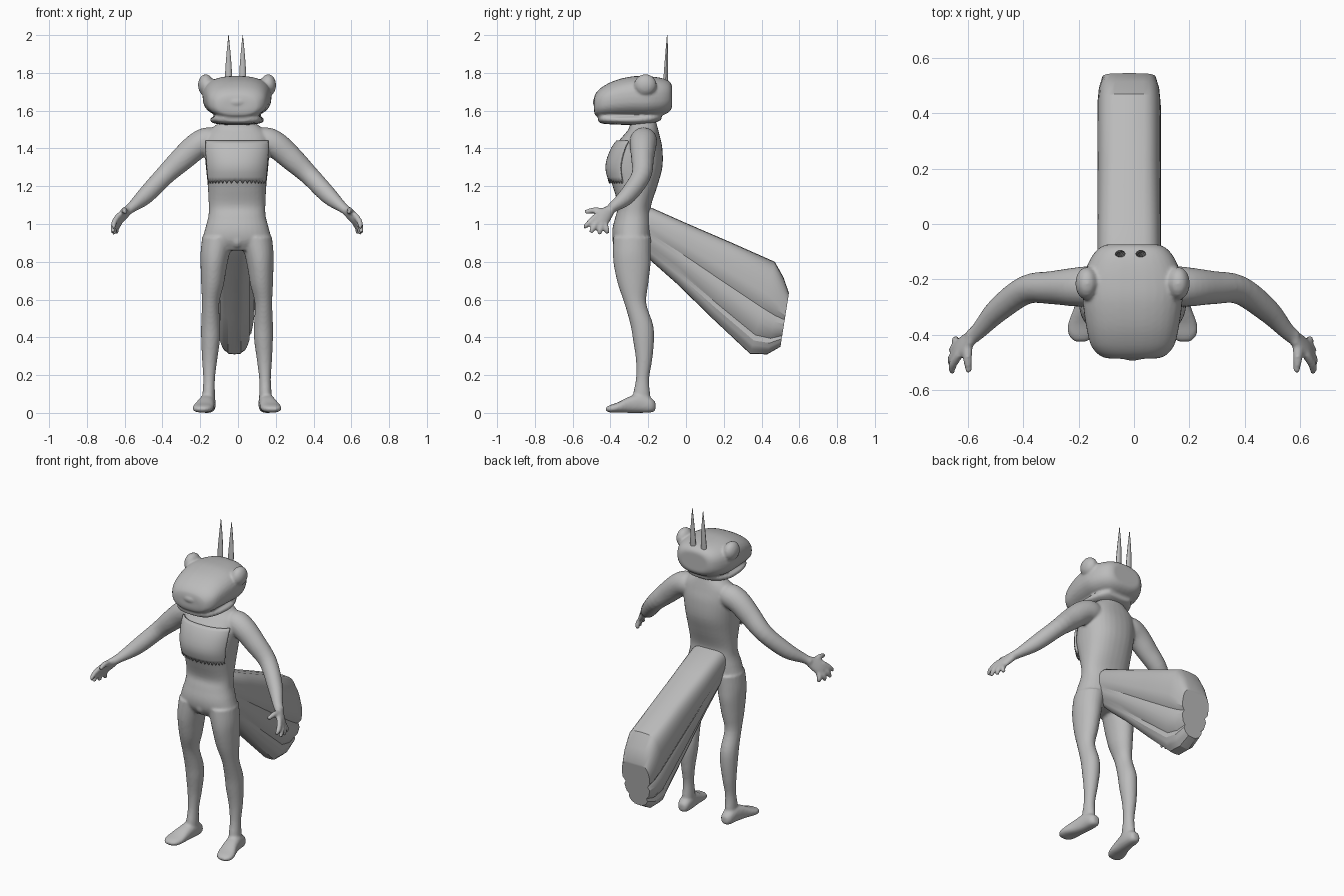
import bpy, bmesh
from math import sin, cos, pi, radians
from mathutils import Vector, Matrix

if "Cube" in bpy.data.objects:
    bpy.data.objects.remove(bpy.data.objects["Cube"])

grey = bpy.data.materials.new("plain_grey")
grey.use_nodes = True
grey.diffuse_color = (0.5, 0.5, 0.5, 1)
grey.node_tree.nodes["Principled BSDF"].inputs["Base Color"].default_value = (0.5, 0.5, 0.5, 1)

X, Y, Z = Vector((1, 0, 0)), Vector((0, 1, 0)), Vector((0, 0, 1))
CENTRE = -0.005


def refine(rings, steps=4):
    """Catmull-Rom interpolation between cross-sections (x, y, z, a, b)."""
    out = []
    for i in range(len(rings) - 1):
        p0, p1, p2, p3 = (Vector(rings[min(max(i + k, 0), len(rings) - 1)]) for k in (-1, 0, 1, 2))
        for s in range(steps):
            t = s / steps
            out.append(0.5 * (2 * p1 + (p2 - p0) * t + (2 * p0 - 5 * p1 + 4 * p2 - p3) * t * t
                              + (3 * p1 - p0 - 3 * p2 + p3) * t ** 3))
    return out + [Vector(rings[-1])]


def ring_point(ring, ang, side, other, power=2.0):
    c, s = cos(ang), sin(ang)
    c = abs(c) ** (2 / power) * (1 if c > 0 else -1)
    s = abs(s) ** (2 / power) * (1 if s > 0 else -1)
    return Vector(ring[:3]) + side * (ring[3] * c) + other * (ring[4] * s)


def skin(bm, loops):
    """Join vertex loops into a closed tube."""
    rows = [[bm.verts.new(p) for p in loop] for loop in loops]
    n = len(rows[0])
    for a, b in zip(rows, rows[1:]):
        for i in range(n):
            bm.faces.new((a[i], a[(i + 1) % n], b[(i + 1) % n], b[i]))
    bm.faces.new(rows[0][::-1])
    bm.faces.new(rows[-1])


def loft(bm, rings, ref, axis=None, power=2.0, n=24, mirror=False):
    rings = refine(rings)
    loops = []
    for i, r in enumerate(rings):
        t = axis or (Vector(rings[min(i + 1, len(rings) - 1)][:3]) - Vector(rings[max(i - 1, 0)][:3])).normalized()
        side = ref.cross(t).normalized()
        loops.append([ring_point(r, 2 * pi * k / n, side, t.cross(side), power) for k in range(n)])
    skin(bm, loops)
    if mirror:
        skin(bm, [[Vector((-p.x, p.y, p.z)) for p in reversed(loop)] for loop in loops])


def ball(bm, centre, size, mirror=False):
    for s in (1, -1) if mirror else (1,):
        m = Matrix.Translation((centre[0] * s, centre[1], centre[2])) @ Matrix.Diagonal((*size, 1))
        bmesh.ops.create_uvsphere(bm, u_segments=20, v_segments=12, radius=1, matrix=m)


def finish(bm, name, voxel=0, smooth=3, angle=40, x=CENTRE):
    bmesh.ops.recalc_face_normals(bm, faces=bm.faces)
    me = bpy.data.meshes.new(name)
    bm.to_mesh(me)
    bm.free()
    ob = bpy.data.objects.new(name, me)
    ob.location.x = x
    bpy.context.collection.objects.link(ob)
    me.materials.append(grey)
    bpy.ops.object.select_all(action='DESELECT')
    ob.select_set(True)
    bpy.context.view_layer.objects.active = ob
    if voxel:
        mod = ob.modifiers.new("merge", 'REMESH')
        mod.mode, mod.voxel_size, mod.use_smooth_shade = 'VOXEL', voxel, True
        mod = ob.modifiers.new("soften", 'SMOOTH')
        mod.factor, mod.iterations = 0.5, smooth
    else:
        bpy.ops.object.shade_smooth_by_angle(angle=radians(angle))
    return ob


# Body: torso, legs, feet, arms and hands merged into one skin
bm = bmesh.new()
torso = [(0, -.285, .86, .13, .07), (0, -.285, .91, .18, .1), (0, -.285, .97, .17, .105),
         (0, -.278, 1.04, .152, .095), (0, -.272, 1.1, .15, .088), (0, -.27, 1.2, .155, .118),
         (0, -.27, 1.3, .165, .145), (0, -.255, 1.4, .172, .13), (0, -.235, 1.47, .165, .095),
         (0, -.225, 1.51, .13, .075), (0, -.23, 1.55, .085, .07), (0, -.24, 1.62, .08, .07)]
loft(bm, torso, Y, Z, 2.3, 32)
legs = [(.1, -.285, .93, .085, .1), (.115, -.287, .85, .078, .1), (.123, -.285, .78, .07, .097),
        (.13, -.28, .68, .06, .08), (.14, -.268, .58, .046, .058), (.14, -.235, .47, .05, .06),
        (.14, -.225, .39, .05, .056), (.145, -.222, .28, .04, .043), (.148, -.23, .18, .031, .035),
        (.15, -.235, .1, .033, .045), (.15, -.235, .03, .034, .05)]
loft(bm, legs, Y, Z, mirror=True)
feet = [(.15, -.162, .035, .02, .022), (.152, -.185, .04, .036, .038), (.155, -.24, .05, .042, .05),
        (.165, -.3, .043, .046, .043), (.178, -.36, .029, .055, .027), (.184, -.4, .022, .048, .02),
        (.186, -.424, .02, .025, .01)]
loft(bm, feet, Z, -Y, 2.4, mirror=True)
arms = [(.09, -.225, 1.43, .06, .06), (.15, -.225, 1.44, .072, .072), (.21, -.228, 1.415, .07, .07),
        (.29, -.23, 1.345, .06, .064), (.385, -.238, 1.255, .052, .052), (.485, -.31, 1.15, .044, .046),
        (.555, -.385, 1.09, .03, .028), (.585, -.41, 1.068, .028, .024)]
loft(bm, arms, Z, mirror=True)
palm = [(.57, -.395, 1.08, .024, .022), (.595, -.422, 1.055, .038, .022),
        (.62, -.445, 1.03, .044, .02), (.637, -.462, 1.01, .04, .017)]
loft(bm, palm, X, mirror=True)
tips = [(.652, -.54, .98), (.658, -.505, .955), (.65, -.46, .945), (.635, -.415, .95)]
for k, tip in enumerate(tips):
    base = Vector((.625, -.45, 1.025)) + Vector((0, .67, -.73)) * (.02 * k - .03)
    mid = base.lerp(Vector(tip), .55) + Vector((.01, 0, 0))
    loft(bm, [(*base, .016, .016), (*mid, .0155, .0155), (*tip, .011, .011)], X, n=10, mirror=True)
loft(bm, [(.595, -.42, 1.06, .02, .02), (.597, -.48, 1.072, .017, .017), (.592, -.535, 1.063, .012, .012)],
     Z, n=10, mirror=True)
ball(bm, (0, -.355, .915), (.035, .035, .045))
finish(bm, "body", 0.008)

# Chest tuft: thin raised panel with a ragged lower edge
bm = bmesh.new()
rows = [r for r in refine(torso) if 1.21 < r[2] < 1.44]
cols = 33
grid = []
for j, r in enumerate(rows):
    grid.append([])
    for i in range(cols):
        p = ring_point(r, pi * (1.14 + .72 * i / (cols - 1)), X, Y, 2.3)
        p += Vector((p.x * .03, -.006, 0))
        p.z += (.009 if i % 2 else -.009) if j == 0 else 0
        grid[-1].append(bm.verts.new(p))
for a, b in zip(grid, grid[1:]):
    for i in range(cols - 1):
        bm.faces.new((a[i], a[i + 1], b[i + 1], b[i]))
tuft = finish(bm, "chest_tuft")
mod = tuft.modifiers.new("thickness", 'SOLIDIFY')
mod.thickness, mod.offset = 0.012, 0

# Head: skull with broad muzzle, lower jaw, round ears, nose
bm = bmesh.new()
skull = [(0, -.487, 1.63, .075, .03), (0, -.478, 1.632, .115, .06), (0, -.44, 1.645, .15, .083),
         (0, -.37, 1.662, .168, .1), (0, -.28, 1.672, .18, .11), (0, -.2, 1.672, .18, .11),
         (0, -.13, 1.673, .155, .1), (0, -.09, 1.675, .125, .082), (0, -.074, 1.675, .095, .06)]
loft(bm, skull, Z, -Y, 2.5, 32)
jaw = [(0, -.465, 1.56, .07, .018), (0, -.44, 1.557, .115, .026), (0, -.36, 1.552, .138, .026),
       (0, -.26, 1.552, .142, .028), (0, -.18, 1.56, .12, .028), (0, -.13, 1.575, .08, .025)]
loft(bm, jaw, Z, -Y, 2.6, 32)
ball(bm, (.165, -.215, 1.735), (.042, .06, .058), True)
ball(bm, (0, -.475, 1.645), (.045, .02, .02))
ball(bm, (.09, -.415, 1.685), (.045, .04, .02), True)
finish(bm, "head", 0.008)

# Horns: two slim upright spikes at the back of the head
for name, x in (("right_horn", -.05), ("left_horn", .025)):
    bm = bmesh.new()
    loft(bm, [(x, -.11, 1.72, .019, .013), (x, -.106, 1.8, .018, .012), (x, -.102, 1.9, .011, .008),
              (x, -.1, 2.0, .001, .001)], Y, Z, n=10)
    finish(bm, name, x=0)

# Tail: broad pleated drape, rounded on top and narrower below
bm = bmesh.new()
# each section: top (y, z), bottom (y, z), width scale
sections = [((-.24, 1.09), (-.24, .86), .95), ((-.18, 1.085), (-.18, .8), 1),
            ((0, 1.005), (-.05, .685), 1), ((.235, .904), (.145, .495), 1), ((.47, .80), (.34, .312), 1),
            ((.515, .72), (.43, .31), .95), ((.545, .635), (.5, .35), .84)]
loops, n = [], 40
for j, (top, low, scale) in enumerate(sections):
    loop = []
    for k in range(n):
        a = 2 * pi * k / n
        f = (1 - cos(a)) / 2                     # zero at the top, one at the bottom
        across = abs(sin(a)) ** .5 * (1 if sin(a) > 0 else -1)
        pleat = 1 - .16 * min(j, 4) / 4 * (k % 4 == 2) * (f > .25)
        width = (.135 - .05 * f) * scale * pleat
        loop.append(Vector((across * width, top[0] + (low[0] - top[0]) * f, top[1] + (low[1] - top[1]) * f)))
    loops.append(loop)
skin(bm, loops)
finish(bm, "tail", angle=30, x=-.018)
